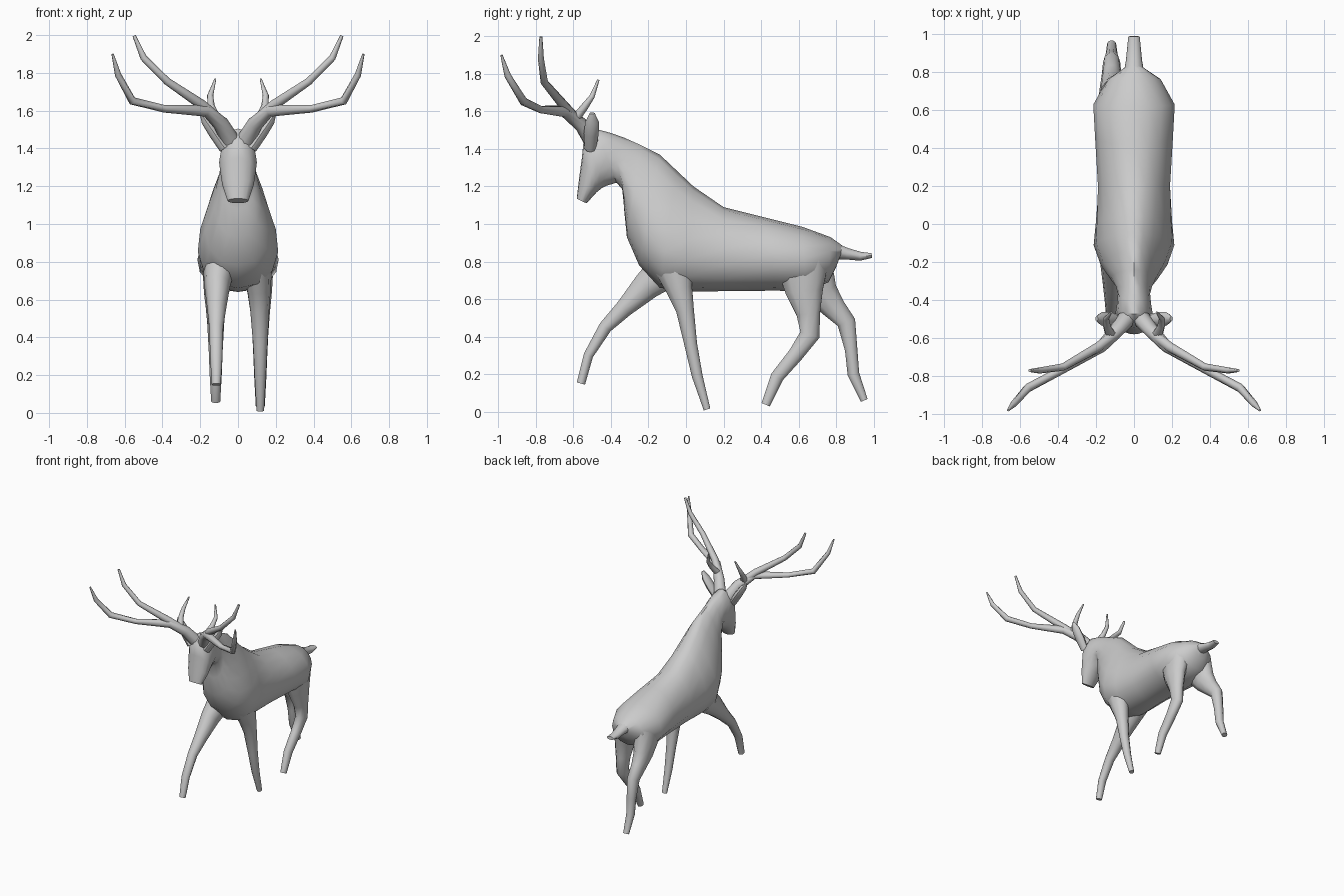
import bpy, bmesh, math
from mathutils import Vector


def finish(name, bm, mirror=False):
    """Turn a bmesh into a smooth-shaded named object, optionally mirrored in x."""
    bmesh.ops.recalc_face_normals(bm, faces=bm.faces)
    me = bpy.data.meshes.new(name)
    bm.to_mesh(me)
    bm.free()
    ob = bpy.data.objects.new(name, me)
    bpy.context.collection.objects.link(ob)
    if mirror:
        ob.modifiers.new("mirror", 'MIRROR')
    bpy.ops.object.select_all(action='DESELECT')
    ob.select_set(True)
    bpy.context.view_layer.objects.active = ob
    bpy.ops.object.shade_smooth_by_angle(angle=math.radians(50))
    return ob


def loft(name, rings, mirror=False):
    """Skin a list of point rings and close both ends."""
    bm = bmesh.new()
    vs = [[bm.verts.new(p) for p in ring] for ring in rings]
    n = len(vs[0])
    for a, b in zip(vs, vs[1:]):
        for i in range(n):
            j = (i + 1) % n
            bm.faces.new((a[i], a[j], b[j], b[i]))
    bm.faces.new(vs[0])
    bm.faces.new(vs[-1])
    return finish(name, bm, mirror)


def limb(name, pts, ref, sides=10, mirror=False):
    """Tapered tube; each point is (x, y, z, radius along ref, radius across)."""
    c = [Vector(p[:3]) for p in pts]
    rings = []
    for k, p in enumerate(pts):
        t = (c[min(k + 1, len(c) - 1)] - c[max(k - 1, 0)]).normalized()
        v = (ref - t * ref.dot(t)).normalized()
        u = t.cross(v)
        rings.append([c[k] + v * p[3] * math.cos(a) + u * p[4] * math.sin(a)
                      for a in (2 * math.pi * i / sides for i in range(sides))])
    return loft(name, rings, mirror)


def trunk_ring(ty, tz, by, bz, w, k, n=16):
    """Cross-section from a top point to a bottom point; k makes it pear-shaped."""
    top, bot = Vector((0, ty, tz)), Vector((0, by, bz))
    mid, half = (top + bot) / 2, (top - bot) / 2
    return [mid + half * math.cos(a) +
            Vector((w * math.sin(a) * (1 - k * math.cos(a)), 0, 0))
            for a in (2 * math.pi * i / n for i in range(n))]


X, Y = Vector((1, 0, 0)), Vector((0, 1, 0))

# Trunk, neck and head: top y, z, bottom y, z, half width, pear factor
body = [
    (0.84, 0.88, 0.80, 0.77, 0.05, 0),
    (0.77, 0.93, 0.76, 0.69, 0.14, 0),
    (0.62, 0.985, 0.64, 0.64, 0.215, 0.05),
    (0.42, 1.035, 0.48, 0.645, 0.205, 0.1),
    (0.20, 1.09, 0.20, 0.642, 0.19, 0.15),
    (0.04, 1.20, 0.00, 0.64, 0.195, 0.3),
    (-0.05, 1.285, -0.14, 0.66, 0.20, 0.4),
    (-0.14, 1.37, -0.25, 0.78, 0.165, 0.4),
    (-0.24, 1.42, -0.315, 0.93, 0.12, 0.3),
    (-0.33, 1.46, -0.33, 1.08, 0.095, 0.15),
    (-0.40, 1.485, -0.335, 1.18, 0.085, 0),
    (-0.475, 1.505, -0.37, 1.22, 0.09, 0),
    (-0.545, 1.45, -0.42, 1.205, 0.10, 0),
    (-0.555, 1.35, -0.45, 1.19, 0.093, 0),
    (-0.57, 1.24, -0.475, 1.17, 0.083, 0),
    (-0.582, 1.135, -0.53, 1.11, 0.055, 0),
]
loft("body_and_head", [trunk_ring(*r) for r in body])

# Legs: each in its own walking pose
limb("front_leg_right", [
    (0.10, -0.07, 0.78, 0.08, 0.11), (0.112, -0.035, 0.65, 0.062, 0.073),
    (0.115, -0.005, 0.54, 0.05, 0.05), (0.118, 0.025, 0.36, 0.038, 0.036),
    (0.118, 0.06, 0.19, 0.03, 0.03), (0.118, 0.112, 0.012, 0.02, 0.019)], X)
limb("front_leg_left", [
    (-0.10, -0.09, 0.77, 0.085, 0.11), (-0.11, -0.21, 0.67, 0.068, 0.08),
    (-0.113, -0.33, 0.55, 0.05, 0.05), (-0.115, -0.43, 0.45, 0.037, 0.037),
    (-0.115, -0.52, 0.30, 0.033, 0.027), (-0.115, -0.56, 0.15, 0.024, 0.024)], X)
limb("hind_leg_right", [
    (0.10, 0.62, 0.80, 0.09, 0.15), (0.115, 0.63, 0.64, 0.065, 0.105),
    (0.118, 0.652, 0.52, 0.05, 0.066), (0.118, 0.66, 0.41, 0.042, 0.056),
    (0.118, 0.585, 0.305, 0.037, 0.043), (0.118, 0.485, 0.185, 0.032, 0.037),
    (0.118, 0.425, 0.037, 0.024, 0.025)], X)
limb("hind_leg_left", [
    (-0.10, 0.65, 0.78, 0.09, 0.14), (-0.115, 0.725, 0.63, 0.065, 0.09),
    (-0.118, 0.79, 0.55, 0.052, 0.066), (-0.118, 0.855, 0.475, 0.045, 0.052),
    (-0.118, 0.88, 0.33, 0.037, 0.035), (-0.118, 0.892, 0.20, 0.032, 0.033),
    (-0.118, 0.95, 0.06, 0.024, 0.02)], X)

# Tail
limb("tail", [
    (0, 0.77, 0.86, 0.06, 0.05), (0, 0.86, 0.841, 0.043, 0.032),
    (0, 0.93, 0.828, 0.036, 0.025), (0, 0.99, 0.832, 0.03, 0.013)], X)

# Ears
limb("ears", [
    (0.07, -0.51, 1.40, 0.03, 0.03), (0.125, -0.505, 1.48, 0.04, 0.03),
    (0.17, -0.50, 1.545, 0.036, 0.025), (0.197, -0.50, 1.59, 0.014, 0.008)],
    Y, 8, True)

# Antlers: stem with lower branch, upper branch and brow tine
limb("antler_beams", [
    (0.04, -0.50, 1.44, 0.045, 0.05), (0.09, -0.56, 1.53, 0.038, 0.042),
    (0.17, -0.645, 1.60, 0.032, 0.032), (0.39, -0.775, 1.61, 0.022, 0.02),
    (0.56, -0.865, 1.652, 0.024, 0.022), (0.635, -0.95, 1.79, 0.018, 0.017),
    (0.664, -0.983, 1.90, 0.006, 0.006)], Y, 8, True)
limb("antler_upper_branches", [
    (0.10, -0.58, 1.55, 0.03, 0.03), (0.19, -0.65, 1.63, 0.027, 0.027),
    (0.375, -0.755, 1.755, 0.02, 0.02), (0.50, -0.773, 1.88, 0.016, 0.018),
    (0.55, -0.773, 1.997, 0.008, 0.009)], Y, 8, True)
limb("antler_brow_tines", [
    (0.12, -0.59, 1.56, 0.03, 0.025), (0.143, -0.54, 1.625, 0.02, 0.02),
    (0.147, -0.50, 1.68, 0.016, 0.014), (0.12, -0.467, 1.768, 0.005, 0.006)],
    X, 8, True)
